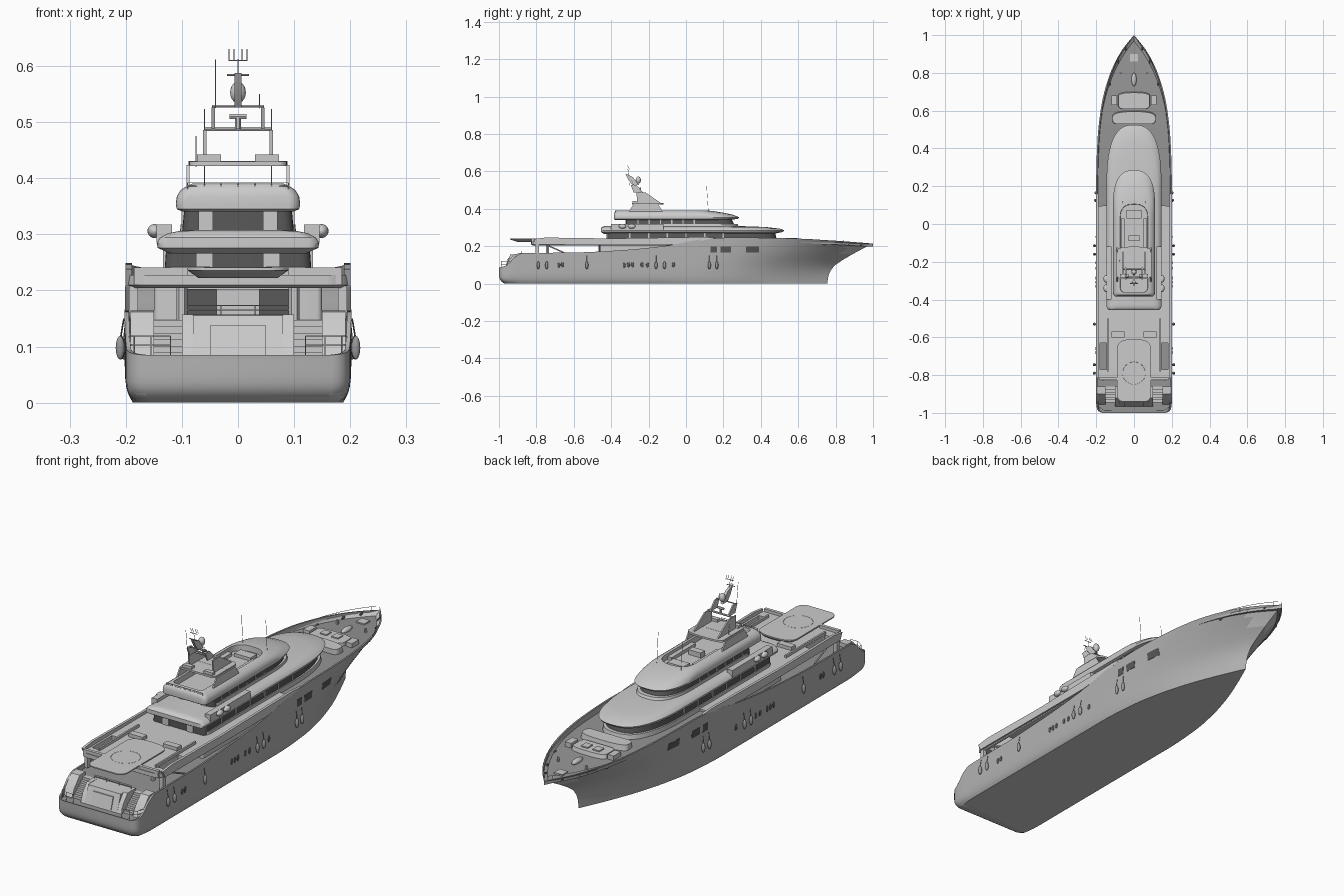
import bpy, bmesh, math

if "Cube" in bpy.data.objects:
    bpy.data.objects.remove(bpy.data.objects["Cube"])

def curve_at(t, x):
    """Monotone cubic interpolation of (x, value) pairs."""
    x = min(max(x, t[0][0]), t[-1][0])
    d = [(b[1] - a[1]) / (b[0] - a[0]) for a, b in zip(t, t[1:])]
    m = [d[0]] + [2 * a * b / (a + b) if a * b > 0 else 0 for a, b in zip(d, d[1:])] + [d[-1]]
    i = next(k for k in range(len(d)) if x <= t[k + 1][0])
    h = t[i + 1][0] - t[i][0]
    s = (x - t[i][0]) / h
    return (t[i][1] * (1 + 2 * s) * (1 - s) ** 2 + h * m[i] * s * (1 - s) ** 2
            + t[i + 1][1] * s * s * (3 - 2 * s) + h * m[i + 1] * s * s * (s - 1))

def link(name, data):
    ob = bpy.data.objects.new(name, data)
    bpy.context.collection.objects.link(ob)
    return ob

def bridge(name, rings, caps=None):
    """Join equal closed rings of points; cap the ends unless caps are given."""
    n, v = len(rings[0]), [p for r in rings for p in r]
    f = [(k * n + i, k * n + (i + 1) % n, (k + 1) * n + (i + 1) % n, (k + 1) * n + i)
         for k in range(len(rings) - 1) for i in range(n)]
    me = bpy.data.meshes.new(name)
    me.from_pydata(v, [], f + (caps or [tuple(range(n)), tuple(range(len(v) - n, len(v)))]))
    bm = bmesh.new()
    bm.from_mesh(me)
    bmesh.ops.remove_doubles(bm, verts=bm.verts, dist=1e-5)
    bmesh.ops.recalc_face_normals(bm, faces=bm.faces)
    bm.to_mesh(me)
    bm.free()
    return link(name, me)

def loft(name, rings, rc=.02):
    """Stack plan outlines (half width, aft y, front y, nose length, z) with blunt noses."""
    out = []
    for w, y0, y1, nose, z in rings:
        cs = [(math.cos(math.pi * i / 32), max(math.sin(math.pi * i / 32), 0)) for i in range(33)]
        pts = [(math.copysign(w * abs(c) ** .75, c), y1 - nose + nose * s ** .85, z) for c, s in cs]
        for cx, a0 in ((-w + rc, math.pi), (w - rc, 1.5 * math.pi)):
            pts += [(cx + rc * math.cos(a0 + math.pi / 10 * i), y0 + rc + rc * math.sin(a0 + math.pi / 10 * i), z)
                    for i in range(6)]
        out.append(pts)
    return bridge(name, out)

def prism(name, yz, x0, x1):
    return bridge(name, [[(x, y, z) for y, z in yz] for x in (x0, x1)])

def box(name, x0, x1, y0, y1, z0, z1):
    return prism(name, [(y0, z0), (y1, z0), (y1, z1), (y0, z1)], x0, x1)

def tube(name, pts, r, closed=False):
    cu = bpy.data.curves.new(name, 'CURVE')
    cu.dimensions, cu.bevel_depth, cu.bevel_resolution, cu.use_fill_caps = '3D', r, 1, True
    sp = cu.splines.new('POLY')
    sp.points.add(len(pts) - 1)
    sp.points.foreach_set('co', [c for p in pts for c in (*p, 1)])
    sp.use_cyclic_u = closed
    link(name, cu)

def rail(name, pts, h, r=.001):
    for k in (1, .55):
        tube(name, [(x, y, z + h * k) for x, y, z in pts], r)
    for x, y, z in pts:
        tube(name + "_post", [(x, y, z), (x, y, z + h)], r)

def ball(name, loc, scale):
    bpy.ops.mesh.primitive_uv_sphere_add(segments=16, ring_count=10, radius=1, location=loc)
    bpy.context.object.name, bpy.context.object.scale = name, scale

# Hull: lofted from sheer, deck plan, waterline plan, stem and deck height curves
SHEER = [(-1, .085), (-.96, .097), (-.92, .138), (-.87, .163), (-.6, .166), (-.35, .178), (-.1, .203),
         (.1, .238), (.25, .246), (.55, .242), (.8, .229), (1, .214)]
PLAN = [(-1, .168), (-.994, .184), (-.98, .195), (-.95, .2), (-.9, .202), (.25, .2), (.45, .193), (.6, .177),
        (.7, .157), (.8, .125), (.9, .077), (.96, .034), (1, 0)]
WATER = [(-1, .15), (-.98, .178), (-.9, .187), (0, .187), (.2, .174), (.35, .147), (.5, .104), (.65, .046), (.755, 0)]
STEM = [(0, .755), (.2, .763), (.4, .79), (.62, .86), (.8, .925), (1, 1)]
DECK = [(-1, .078), (-.885, .08), (-.875, .146), (-.1, .15), (.08, .22), (.5, .22), (1, .197)]

def hull_w(u, v):
    s = min(max((u - .45) / .45, 0), 1)
    s = s * s * (3 - 2 * s)
    f = (1 - s) * (1 - (1 - v) ** 8) + s * v ** 1.4
    return (1 - f) * curve_at(WATER, -1 + 1.755 * u) + f * curve_at(PLAN, -1 + 2 * u)

def hull_x(y, z):
    v = z / curve_at(SHEER, y)
    return hull_w((y + 1) / (curve_at(STEM, v) + 1), v)

sections = []
for u in [0, .002, .005, .01, .018, .028, .04, .05, .0575, .0625, .08] + [.1 + .9 * i / 48 for i in range(49)]:
    half = []
    for v in [0, .015, .04, .08, .13, .2, .3, .42, .55, .7, .85, 1]:
        ys = -1 + .03 * (1 - v) ** 6
        y = ys + u * (curve_at(STEM, v) - ys)
        half.append((hull_w(u, v), y, v * curve_at(SHEER, y)))
    w, y, z = half[-1]
    half += [(max(w - .008, 0), y, z), (max(w - .01, 0), y, min(curve_at(DECK, y), z - .004))]
    sections.append(half + [(-a, b, c) for a, b, c in reversed(half)])
n = len(sections[0])
hull = bridge("hull", sections, [(k, k + 1, n - 2 - k, n - 1 - k) for k in range(n // 2 - 1)])

# Main deck saloon, upper deck slab, helipad and transom
loft("main_saloon", [(.15, -.46, .08, .02, .14), (.15, -.46, .08, .02, .21)], .01)
box("saloon_glass", -.09, .09, -.464, -.455, .147, .203)
box("saloon_door", -.038, .038, -.468, -.46, .147, .203)
slab = loft("upper_deck", [(.19, -.82, .1, .01, .204), (.197, -.83, .1, .01, .21), (.198, -.83, .1, .01, .228)], .04)
loft("helipad", [(.07, -.9, -.62, .04, .222), (.09, -.94, -.61, .05, .236), (.09, -.94, -.61, .05, .241)], .035)
circle = [(math.cos(i * math.pi / 16), math.sin(i * math.pi / 16)) for i in range(32)]
tube("helipad_circle", [(.06 * c, -.79 + .06 * s, .2405) for c, s in circle], .0012, True)
prism("transom_garage", [(-.965, .08), (-.94, .155), (-.86, .157), (-.86, .08)], -.08, .08)
prism("garage_door", [(-.966, .085), (-.951, .138), (-.94, .138), (-.94, .085)], -.05, .05)
rail("garage_rail", [(x / 100, -.88, .155) for x in range(-9, 10, 6)], .018)
# Bridge deck, sweeping roof, upper house and top roof with recessed sun deck
loft("bridge_glass", [(.132, -.42, .49, .3, .218), (.128, -.42, .475, .29, .275)])
loft("bridge_sill", [(.137, -.41, .505, .3, .218), (.136, -.41, .5, .3, .24)])
loft("bridge_roof", [(.122, -.44, .47, .27, .266), (.143, -.455, .518, .3, .276), (.145, -.455, .525, .3, .285),
                     (.139, -.455, .5, .29, .294), (.125, -.45, .43, .27, .302), (.105, -.44, .34, .24, .306),
                     (.08, -.43, .25, .18, .308)])
loft("upper_glass", [(.1, -.32, .265, .18, .3), (.095, -.32, .24, .17, .352)])
loft("upper_sill", [(.104, -.3, .285, .19, .3), (.102, -.3, .275, .18, .318)])
loft("sun_deck_roof", [(.1, -.38, .23, .17, .341), (.109, -.385, .275, .18, .345), (.111, -.385, .285, .18, .354),
                       (.109, -.385, .25, .18, .368), (.102, -.383, .2, .15, .379), (.09, -.378, .15, .12, .387),
                       (.08, -.37, .115, .08, .391), (.073, -.36, .105, .07, .391), (.072, -.36, .104, .07, .366)])
rail("sun_deck_rail", [(x / 100, -.378, .38) for x in range(-9, 10, 3)], .012)
box("sun_pad", -.04, .04, .03, .075, .366, .38)
box("deck_bar", -.03, .03, -.09, -.06, .366, .388)
loft("hardtop", [(.087, -.29, -.12, .02, .422), (.087, -.29, -.12, .02, .43)], .015)

# Parts repeated on both sides
for s in (-1, 1):
    cut = box("deck_opening_cutter", s * .145, s * .18, -.77, -.63, .19, .26)
    cut.hide_render = True
    cut.hide_set(True)
    mod = slab.modifiers.new("opening", 'BOOLEAN')
    mod.operation, mod.object, mod.solver = 'DIFFERENCE', cut, 'EXACT'
    prism("upper_bulwark", [(-.8, .208), (-.815, .238), (-.75, .246), (-.4, .241), (.1, .249), (.16, .245),
                            (.06, .224), (-.1, .206)], s * .189, s * .2005)
    for name, x0, x1, y0, y1, z0, z1 in (
            ("aft_bulwark", .09, .185, -.826, -.812, .21, .241), ("opening_coaming", .136, .144, -.78, -.5, .228, .24),
            ("side_pillar", .178, .194, -.805, -.785, .15, .208), ("deck_sofa", .05, .12, -.6, -.57, .228, .243),
            ("bridge_aft_pillar", .045, .075, -.424, -.41, .228, .27), ("upper_aft_pillar", .045, .07, -.324, -.31, .305, .345),
            ("sun_bench", .05, .07, -.14, .03, .366, .38), ("terrace_wing", .118, .145, -.4, -.12, .286, .318),
            ("sun_cushion", .012, .045, .64, .675, .23, .237), ("foredeck_locker", .09, .12, .63, .68, .21, .236),
            ("hardtop_light", .03, .073, -.285, -.265, .43, .442)):
        box(name, s * x0, s * x1, y0, y1, z0, z1)
    tube("aft_pillar", [(s * .1, -.74, .146), (s * .1, -.74, .206)], .01)
    tube("side_brace", [(s * .185, -.64, .16), (s * .185, -.74, .204)], .004)
    # Stern stairs, quarter blocks and rails
    for i in range(6):
        box("stern_step", s * .1, s * .15, -.945 + i * .013, -.86, .078, .09 + i * .0115)
    prism("quarter_block", [(-.955, .08), (-.94, .115), (-.9, .162), (-.86, .164), (-.86, .08)], s * .15, s * .192)
    prism("stair_wall", [(-.965, .08), (-.95, .12), (-.92, .157), (-.86, .157), (-.86, .08)], s * .08, s * .1)
    rail("stern_rail", [(s * x, y, .083) for x, y in ((.12, -.988), (.155, -.988), (.185, -.97), (.193, -.94))], .036)
    for y in (-.34, -.29):
        ball("life_raft", (s * .149, y, .306), (.0125, .02, .0125))
    for y in (-.3, -.2, -.1, 0, .1, .2):
        box("window_mullion", s * .127, s * .134, y - .004, y + .004, .235, .278)
        box("upper_mullion", s * .094, s * .101, y * .6 - .08, y * .6 - .073, .31, .35)
    # Solid side fins that carry the hardtop and the two mast arches
    for x, y0, y1, z0, y2, y3, z1 in ((.092, -.31, -.12, .38, -.28, -.15, .424), (.062, -.26, -.13, .428, -.265, -.215, .486),
                                      (.047, -.28, -.23, .488, -.295, -.265, .526)):
        prism("mast_side_fin", [(y0, z0), (y1, z0), (y3, z1), (y2, z1)], s * x, s * (x - .006))
    # Foredeck bollards, bow rail, fenders, portholes and hull windows
    tube("bow_bollard", [(s * .07, .8, .2), (s * .07, .8, .226)], .006)
    tube("bow_rail", [(s * (curve_at(PLAN, y) - .004), y, .233) for y in (.72, .78, .84, .88, .92, .96, .985)], .001)
    for y in (.84, .92, .97):
        tube("bow_rail_post", [(s * (curve_at(PLAN, y) - .004), y, z) for z in (.21, .233)], .001)
    for y in (-.79, -.745, -.53, -.16, -.115, .125, .165):
        x = s * (hull_x(y, .1) + .008)
        ball("fender", (x, y, .098), (.008, .008, .021))
        tube("fender_rope", [(x, y, .115), (s * (hull_x(y, .15) + .002), y, .15)], .001)
    for y in (-.68, -.66, -.33, -.308, -.286, -.235, -.205, -.067):
        ball("porthole_glass", (s * hull_x(y, .1), y, .1), (.003, .008, .014))
    for ya, yb in ((.13, .165), (.185, .24), (.32, .39)):
        ys = [ya + (yb - ya) * k / 6 for k in range(7)]
        bridge("hull_window_glass", [[(s * (hull_x(y, z) + o), y, z) for z, o in
                                      ((.165, -.004), (.165, .001), (.198, .001), (.198, -.004))] for y in ys])
    for y in (.74, .86, .93):
        ball("mooring_port_glass", (s * hull_x(y, .21), y, .21), (.004, .012, .006))

# Mast: arch crossbars, raked head, radar and aerials
for name, w, y, z, r in (("lower_crossbar", .088, -.2, .427, .004), ("middle_crossbar", .06, -.24, .488, .004),
                         ("upper_crossbar", .046, -.28, .528, .0025), ("mast_spreader", .02, -.315, .584, .0018),
                         ("top_spreader", .017, -.312, .61, .0014), ("radar_bar", .015, -.245, .51, .005)):
    tube(name, [(-w, y, z), (w, y, z)], r)
prism("mast_head", [(-.285, .526), (-.25, .526), (-.285, .57), (-.325, .588), (-.305, .55)], -.006, .006)
tube("radar_post", [(0, -.245, .488), (0, -.245, .51)], .005)
ball("radar_dome", (0, -.255, .553), (.014, .014, .019))
for x, y, z0, z1 in ((-.075, -.19, .42, .475), (-.04, -.3, .525, .612), (.038, -.28, .525, .55), (.06, .12, .375, .523),
                     (-.06, .12, .375, .523), (0, -.302, .57, .612), (-.016, -.302, .61, .63), (-.007, -.302, .61, .63),
                     (.007, -.302, .61, .63), (.016, -.302, .61, .63)):
    tube("aerial", [(x, y, z0), (x, y - .01, z1)], .0009)
# Foredeck lounge, table, windlass and hatch
loft("foredeck_lounge", [(.115, .53, .6, .03, .215), (.113, .53, .595, .03, .243)])
loft("foredeck_table", [(.085, .61, .7, .02, .212), (.082, .61, .695, .02, .232)])
ball("windlass", (0, .765, .215), (.013, .036, .012))
box("bow_hatch", -.02, .02, .86, .9, .195, .21)

# Mesh conversion, greys and smoothing
bpy.ops.object.select_all(action='SELECT')
bpy.ops.object.convert(target='MESH')
greys = {}
for key, g in (("paint", .6), ("hull", .45), ("bottom", .3), ("glass", .1), ("fender", .32)):
    greys[key] = bpy.data.materials.new(key)
    greys[key].diffuse_color = (g, g, g, 1)
for o in bpy.data.objects:
    key = next((k for k in ("glass", "fender") if k in o.name), "paint")
    o.data.materials.clear()
    for k in (("hull", "bottom", "paint") if o == hull else (key,)):
        o.data.materials.append(greys[k])
    o.select_set(not o.hide_render)
for p in hull.data.polygons:
    p.material_index = 1 if p.normal.z < -.95 else 2 if p.normal.z > .7 else 0
bpy.context.view_layer.objects.active = hull
bpy.ops.object.shade_smooth_by_angle(angle=math.radians(32))

for m in bpy.data.materials:
    if m.users and not m.is_grease_pencil:
        m.use_nodes = True
        m.node_tree.nodes["Principled BSDF"].inputs["Base Color"].default_value = m.diffuse_color
